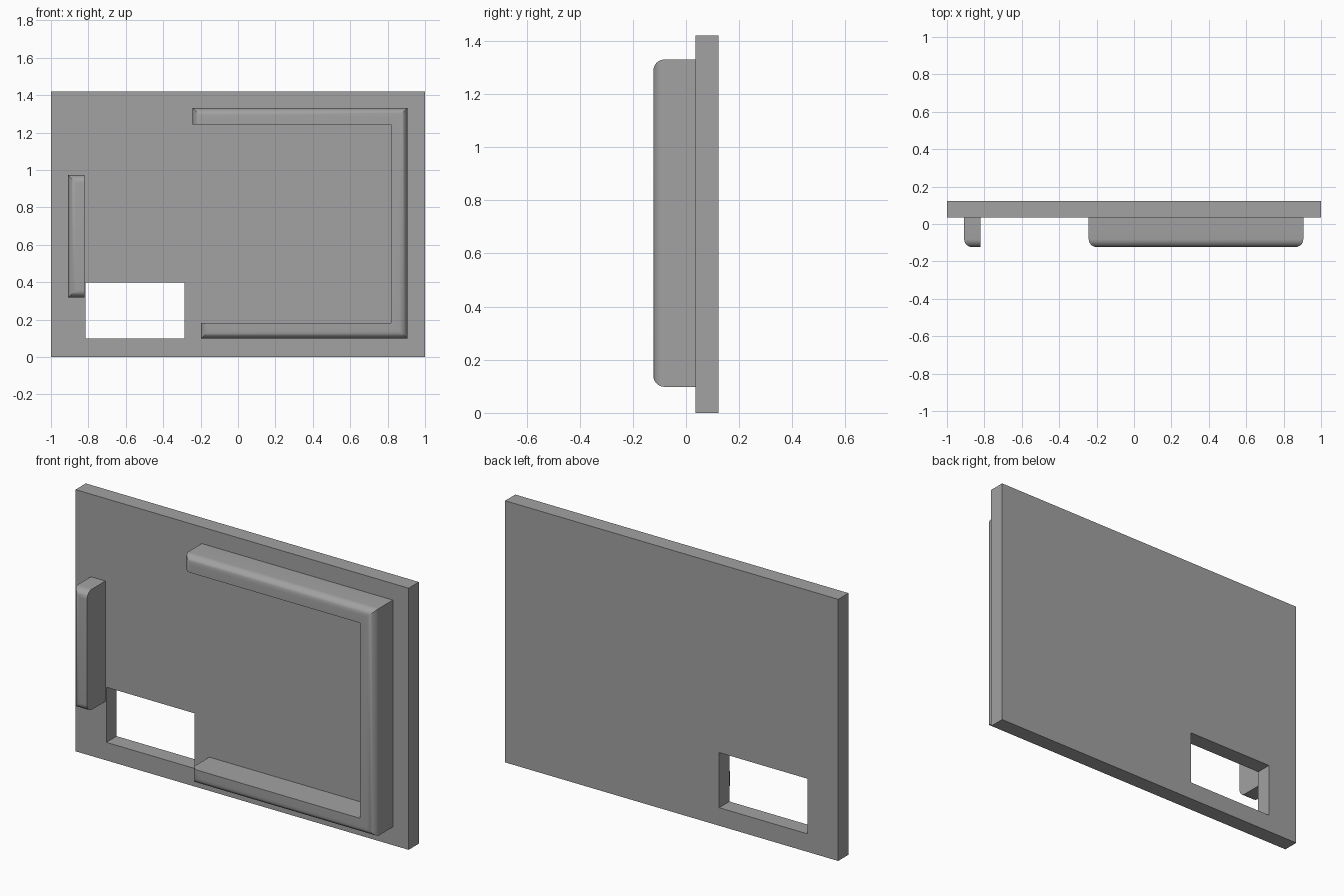
import bpy, bmesh

if "Cube" in bpy.data.objects:
    bpy.data.objects.remove(bpy.data.objects["Cube"])

grey = bpy.data.materials.new("mid_grey")
grey.diffuse_color = (0.36, 0.36, 0.36, 1)
grey.use_nodes = True
grey.node_tree.nodes["Principled BSDF"].inputs["Base Color"].default_value = grey.diffuse_color

FRONT, FACE, BACK = -0.123, 0.035, 0.123


def finish(name, bm):
    bmesh.ops.recalc_face_normals(bm, faces=bm.faces)
    me = bpy.data.meshes.new(name)
    bm.to_mesh(me)
    bm.free()
    ob = bpy.data.objects.new(name, me)
    bpy.context.collection.objects.link(ob)
    me.materials.append(grey)
    return ob


def rail(name, outline, sharp, radius=0.042):
    """Extrude an x-z outline from the panel; round its front edges except the sharp ones."""
    bm = bmesh.new()
    n = len(outline)
    front = [bm.verts.new((x, FRONT, z)) for x, z in outline]
    back = [bm.verts.new((x, FACE, z)) for x, z in outline]
    bm.faces.new(front)
    bm.faces.new(back[::-1])
    for i in range(n):
        j = (i + 1) % n
        bm.faces.new((front[i], back[i], back[j], front[j]))
    edges = [bm.edges.get((front[i], front[(i + 1) % n])) for i in range(n) if i not in sharp]
    bmesh.ops.bevel(bm, geom=edges, offset=radius, segments=8, profile=0.5, affect='EDGES')
    ob = finish(name, bm)
    bpy.context.view_layer.objects.active = ob
    ob.select_set(True)
    bpy.ops.object.shade_smooth_by_angle(angle=0.5)
    ob.select_set(False)


# Back panel with a rectangular window: ring of quads on each side plus walls
bm = bmesh.new()
outer = [(-1, 0), (1, 0), (1, 1.42), (-1, 1.42)]
inner = [(-0.815, 0.098), (-0.285, 0.098), (-0.285, 0.397), (-0.815, 0.397)]
rings = [[bm.verts.new((x, y, z)) for x, z in loop]
         for loop, y in ((outer, FACE), (inner, FACE), (inner, BACK), (outer, BACK))]
for k in range(4):
    a, b = rings[k], rings[(k + 1) % 4]
    for i in range(4):
        j = (i + 1) % 4
        bm.faces.new((a[i], a[j], b[j], b[i]))
finish("panel", bm)

# C-shaped rail on the right, inner edges left sharp
rail("c_rail",
     [(-0.197, 0.098), (0.905, 0.098), (0.905, 1.33), (-0.242, 1.33),
      (-0.242, 1.243), (0.818, 1.243), (0.818, 0.183), (-0.197, 0.183)],
     sharp={4, 5, 6})

# Short upright rail on the left, inner edge left sharp
rail("left_rail",
     [(-0.908, 0.318), (-0.821, 0.318), (-0.821, 0.972), (-0.908, 0.972)],
     sharp={1})
